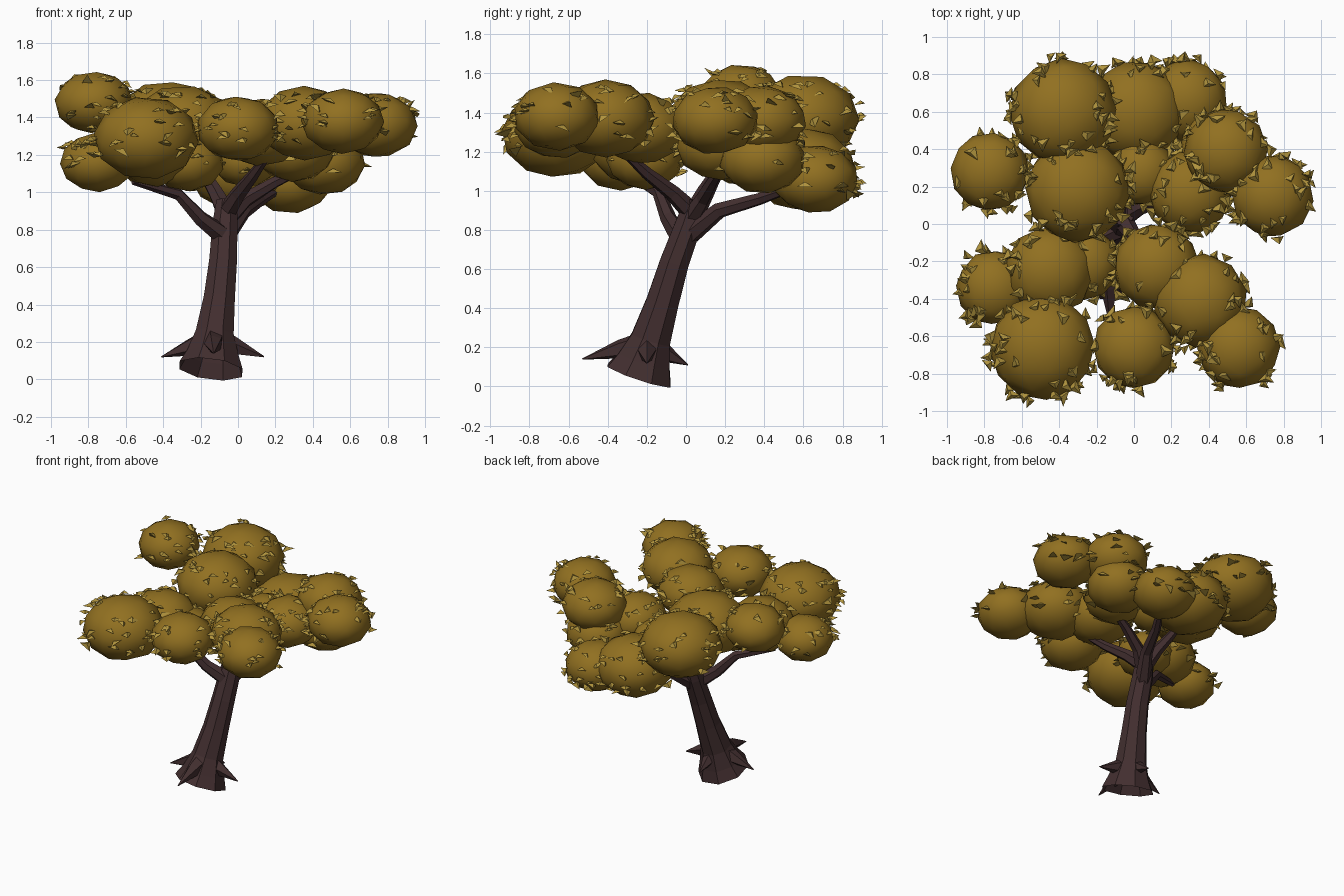
import bpy
import bmesh
import math
import random
from mathutils import Vector, Matrix, Euler

random.seed(7)
cube = bpy.data.objects.get("Cube")
if cube:
    bpy.data.objects.remove(cube, do_unlink=True)


def make_material(name, colour):
    mat = bpy.data.materials.new(name)
    mat.use_nodes = True
    mat.diffuse_color = colour
    shader = mat.node_tree.nodes["Principled BSDF"]
    shader.inputs["Base Color"].default_value = colour
    shader.inputs["Roughness"].default_value = 0.9
    return mat


bark = make_material("dark bark", (0.055, 0.028, 0.029, 1))
foliage = make_material("ochre foliage", (0.285, 0.163, 0.015, 1))
leaf_colour = make_material("light ochre leaf", (0.43, 0.29, 0.046, 1))


def finish(bm, name, mat, smooth=False):
    """Turn a bmesh into a named object with one colour."""
    bmesh.ops.recalc_face_normals(bm, faces=bm.faces)
    for face in bm.faces:
        face.smooth = smooth
    mesh = bpy.data.meshes.new(name)
    bm.to_mesh(mesh)
    bm.free()
    mesh.materials.append(mat)
    obj = bpy.data.objects.new(name, mesh)
    bpy.context.collection.objects.link(obj)
    return obj


def tube(name, path, radii, sides):
    """Faceted tapering limb through the points of a path, open at its root."""
    bm = bmesh.new()
    points = [Vector(p) for p in path]
    rings = []
    for i, point in enumerate(points):
        ahead = points[min(i + 1, len(points) - 1)]
        behind = points[max(i - 1, 0)]
        tangent = (ahead - behind).normalized()
        turn = Vector((0, 0, 1)).rotation_difference(tangent)
        ring = []
        for k in range(sides):
            a = math.tau * (k + 0.5) / sides
            offset = Vector((math.cos(a), math.sin(a), 0)) * radii[i]
            ring.append(bm.verts.new(point + turn @ offset))
        rings.append(ring)
    for low, high in zip(rings, rings[1:]):
        for k in range(sides):
            n = (k + 1) % sides
            bm.faces.new((low[k], low[n], high[n], high[k]))
    bm.faces.new(rings[-1])
    return finish(bm, name, bark)


# Leaning trunk with a flared foot
tube("trunk",
     [(-.145, -.24, .055), (-.135, -.215, .13), (-.125, -.18, .24), (-.10, -.12, .43),
      (-.08, -.06, .63), (-.07, .01, .82), (-.06, .05, .95)],
     [.183, .148, .11, .09, .08, .073, .06], 8)

# Limbs, each named after the side it reaches for
limbs = {
    "left_back_limb": [(-.06, .02, .78), (.03, .17, .90), (.12, .38, .96), (.24, .58, 1.03)],
    "left_limb": [(-.06, .03, .86), (.04, .09, .96), (.19, .14, 1.05), (.36, .19, 1.13)],
    "front_limb": [(-.07, .04, .88), (0, -.07, .99), (.08, -.20, 1.09), (.16, -.32, 1.20)],
    "back_limb": [(-.06, .04, .88), (-.12, .10, 1.0), (-.18, .16, 1.10), (-.26, .22, 1.24)],
    "right_limb": [(-.08, -.03, .77), (-.20, -.09, .86), (-.32, -.14, .99), (-.56, -.26, 1.06)],
}
for name, path in limbs.items():
    tube(name, path, [.055, .042, .032, .02], 6)

# Pointed root spurs around the foot
spurs = {
    "right_spur": [(-.13, -.20, .22), (-.25, -.21, .175), (-.41, -.22, .12)],
    "left_spur": [(-.13, -.20, .22), (-.02, -.20, .175), (.14, -.20, .12)],
    "front_spur": [(-.13, -.20, .22), (-.13, -.34, .19), (-.13, -.53, .14)],
    "back_spur": [(-.13, -.20, .22), (-.12, -.11, .17), (-.12, .01, .11)],
}
for name, path in spurs.items():
    tube(name, path, [.07, .05, .003], 5)

# Foliage clumps: x, y, z, radius
clumps = [
    (-.38, .60, 1.37, .285), (-.77, .28, 1.48, .21), (-.30, .18, 1.35, .28),
    (.01, .60, 1.11, .27), (.28, .66, 1.06, .22), (.46, .39, 1.16, .22),
    (.49, .39, 1.36, .225),
    (.74, .15, 1.36, .22), (.30, .17, 1.23, .22), (.12, -.23, 1.32, .23),
    (.355, -.41, 1.37, .25), (.56, -.66, 1.38, .22), (0, -.66, 1.34, .22),
    (-.49, -.66, 1.29, .28), (-.45, -.25, 1.22, .24), (-.75, -.34, 1.16, .20),
    (-.27, -.21, 1.16, .195), (.04, .28, 1.17, .18),
]
SQUASH = 0.79
for i, (x, y, z, r) in enumerate(clumps):
    bm = bmesh.new()
    bmesh.ops.create_icosphere(bm, subdivisions=2, radius=r * 1.01)
    spin = Euler([random.uniform(0, math.tau) for _ in range(3)]).to_matrix().to_4x4()
    squash = Matrix.Diagonal((1, 1, SQUASH, 1))
    bm.transform(Matrix.Translation((x, y, z)) @ squash @ spin)
    finish(bm, f"foliage_clump_{i + 1}", foliage, smooth=True)


def buried(point):
    """True when a point lies well inside any clump."""
    for x, y, z, r in clumps:
        d = point - Vector((x, y, z))
        d.z /= SQUASH
        if d.length < r * 0.97:
            return True
    return False


# Small, mostly level pyramid leaves around the rims of the clumps
bm = bmesh.new()
for x, y, z, r in clumps:
    for _ in range(int(r * 165)):
        a = random.uniform(0, math.tau)
        lift = math.radians(random.uniform(-25, 55))
        out = Vector((math.cos(a) * math.cos(lift), math.sin(a) * math.cos(lift),
                      math.sin(lift) * SQUASH))
        point = Vector((x, y, z)) + out * r * random.uniform(0.98, 1.1)
        if buried(point) or max(abs(point.x), abs(point.y)) > 0.955:
            continue
        tilt = Euler((random.gauss(0, 0.3), random.gauss(0, 0.3), random.uniform(0, math.tau)))
        size = random.uniform(0.75, 1.2)
        shape = Matrix.Diagonal((1.3 * size, 0.9 * size, size, 1))
        place = Matrix.Translation(point) @ tilt.to_matrix().to_4x4() @ shape
        bmesh.ops.create_cone(bm, cap_ends=True, segments=3, radius1=0.036,
                              radius2=0, depth=0.02, matrix=place)
finish(bm, "loose_leaves", leaf_colour)
